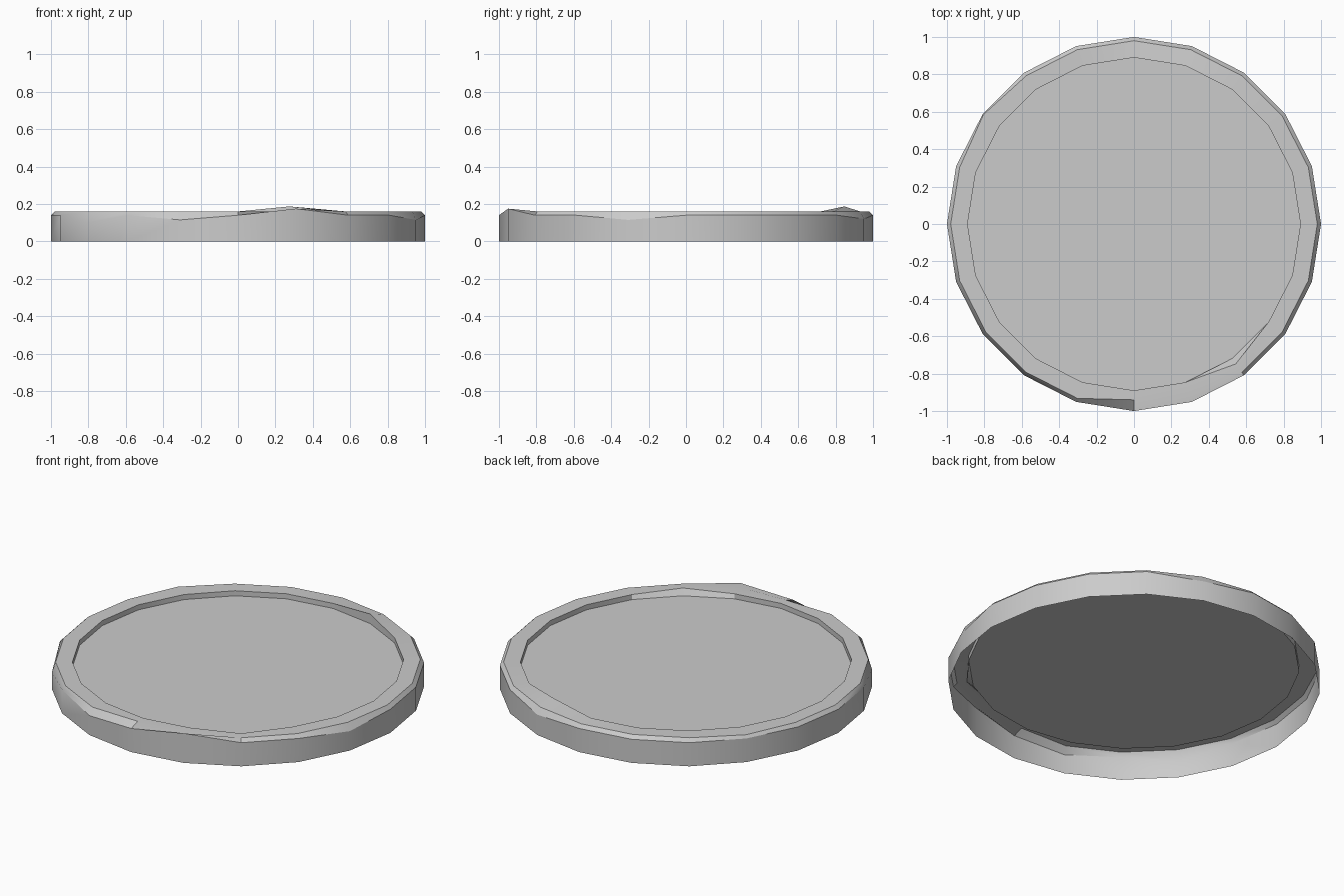
import bpy, bmesh
from math import cos, sin, tau, radians

if "Cube" in bpy.data.objects:
    bpy.data.objects.remove(bpy.data.objects["Cube"])

SIDES = 20
# Profile of the worn lid, from outer foot up and over the rim to the recess
profile = [(1.0, 0.0), (1.0, 0.14), (0.98, 0.16), (0.89, 0.16), (0.89, 0.13)]
# Nicks and dents: (ring, vertex index) -> (radius, height)
dents = {
    (1, 4): (1.0, 0.12), (1, 12): (1.0, 0.10), (1, 14): (1.0, 0.115),
    (1, 16): (1.0, 0.175), (1, 19): (1.0, 0.115),
    (2, 8): (0.995, 0.16), (2, 15): (0.94, 0.16),
    (3, 4): (0.89, 0.187), (3, 17): (0.925, 0.16),
}

bm = bmesh.new()
rings = []
for j, base in enumerate(profile):
    ring = []
    for i in range(SIDES):
        r, z = dents.get((j, i), base)
        a = tau * i / SIDES
        ring.append(bm.verts.new((r * cos(a), r * sin(a), z)))
    rings.append(ring)

# Wall, chamfer, rim and inner lip
for lo, hi in zip(rings, rings[1:]):
    for i in range(SIDES):
        k = (i + 1) % SIDES
        bm.faces.new((lo[i], lo[k], hi[k], hi[i]))

# Recessed plate; the underside stays open
bm.faces.new(rings[-1])

mesh = bpy.data.meshes.new("worn_lid")
bm.to_mesh(mesh)
bm.free()
lid = bpy.data.objects.new("worn_lid", mesh)
bpy.context.collection.objects.link(lid)
bpy.context.view_layer.objects.active = lid
lid.select_set(True)
bpy.ops.object.shade_smooth_by_angle(angle=radians(30))
